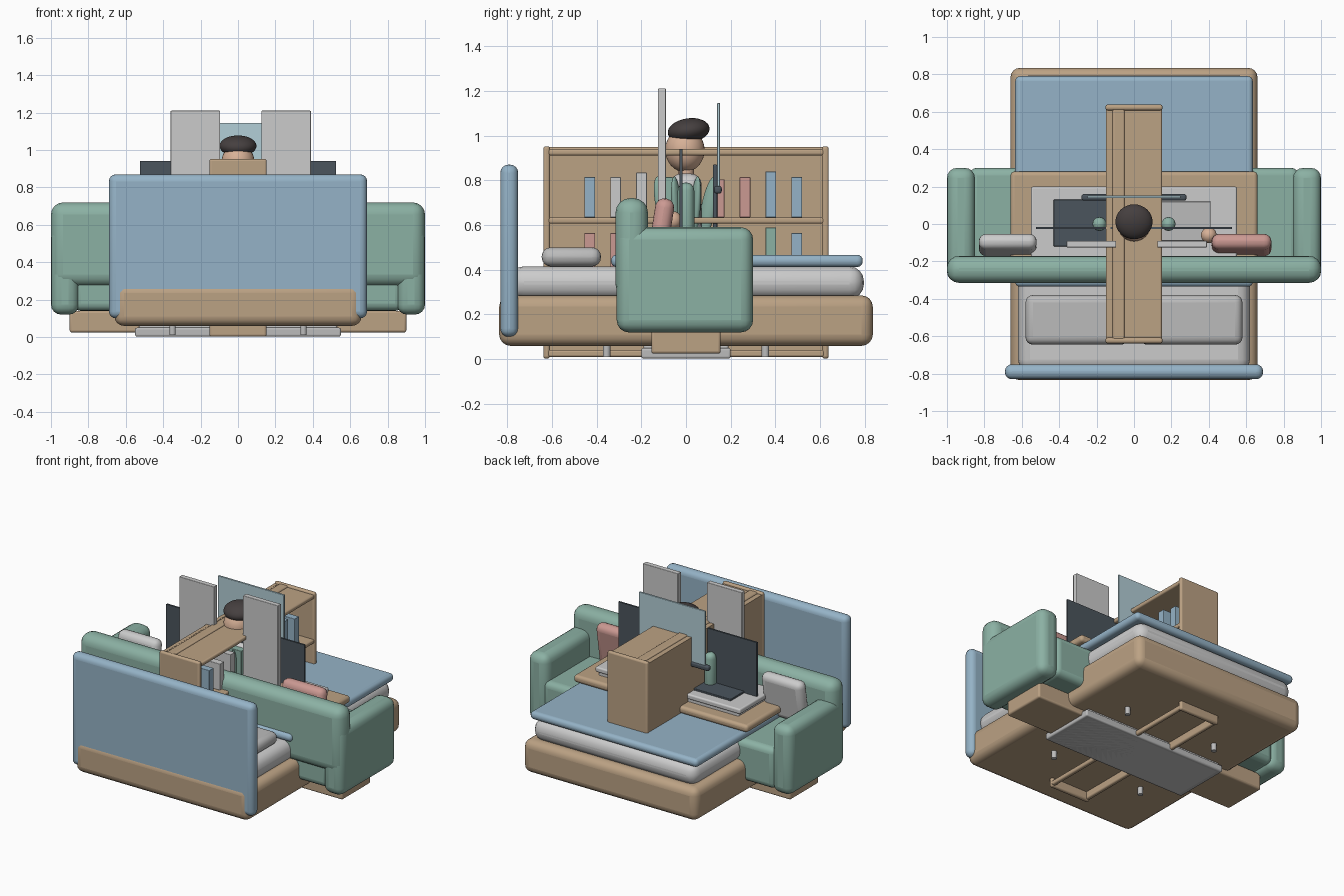
import bpy, math

if "Cube" in bpy.data.objects:
    bpy.data.objects.remove(bpy.data.objects["Cube"])

def mat(name, r, g, b):
    m = bpy.data.materials.new(name)
    m.diffuse_color = (r, g, b, 1)
    m.use_nodes = True
    m.node_tree.nodes["Principled BSDF"].inputs["Base Color"].default_value = m.diffuse_color
    return m

WOOD = mat("wood", .50, .36, .23)
GREEN = mat("green", .26, .44, .37)
BLUE = mat("blue", .30, .45, .57)
WHITE = mat("white", .75, .75, .72)
GREY = mat("grey", .50, .50, .50)
PINK = mat("pink", .60, .32, .29)
DARK = mat("dark", .07, .09, .11)
GLASS = mat("glass", .45, .62, .68)
SKIN = mat("skin", .68, .44, .31)
HAIR = mat("hair", .06, .05, .05)

def finish(ob, name, m):
    ob.name = name
    ob.data.materials.append(m)
    bpy.ops.object.shade_smooth_by_angle(angle=math.radians(35))
    return ob

def box(name, m, x, y, z, bevel=0, rot=(0, 0, 0)):
    """Box from (min, max) ranges with rounded edges."""
    c = [(a + b) / 2 for a, b in (x, y, z)]
    d = [b - a for a, b in (x, y, z)]
    bpy.ops.mesh.primitive_cube_add(size=1, location=c)
    ob = bpy.context.object
    ob.scale = d
    bpy.ops.object.transform_apply(location=False, rotation=False, scale=True)
    ob.rotation_euler = rot
    if bevel:
        mod = ob.modifiers.new("round", 'BEVEL')
        mod.width = min(bevel, min(d) * .49)
        mod.segments = 4
    return finish(ob, name, m)

def ball(name, m, loc, r, rot=(0, 0, 0)):
    bpy.ops.mesh.primitive_uv_sphere_add(segments=32, ring_count=16, location=loc, rotation=rot)
    bpy.context.object.scale = r
    return finish(bpy.context.object, name, m)

def cyl(name, m, loc, r, h, rot=(0, 0, 0), r2=None):
    bpy.ops.mesh.primitive_cone_add(vertices=32, radius1=r, radius2=r if r2 is None else r2,
                                    depth=h, location=loc, rotation=rot)
    return finish(bpy.context.object, name, m)

# Bed
box("bed_base", WOOD, (-.66, .66), (-.835, .835), (.06, .285), .05)
box("mattress", WHITE, (-.62, .62), (-.79, .795), (.27, .415), .065)
box("headboard", BLUE, (-.69, .69), (-.83, -.75), (.10, .87), .037)
box("blanket", BLUE, (-.635, .635), (-.335, .79), (.412, .467), .025)
for n, x in (("left", (-.58, -.03)), ("right", (.03, .58))):
    box("bed_pillow_" + n, GREY, x, (-.645, -.38), (.415, .50), .04)

# Sofa
box("sofa_base", WOOD, (-.90, .90), (-.155, .155), (.025, .14), .012)
box("sofa_seat", GREEN, (-.88, .88), (-.28, .30), (.14, .42), .04)
box("sofa_back", GREEN, (-1, 1), (-.315, -.17), (.27, .72), .065)
for s, n in ((-1, "left"), (1, "right")):
    x = sorted((s * .85, s * 1.0))
    box("sofa_arm_" + n, GREEN, x, (-.31, .30), (.12, .59), .055)
box("cushion_white", WHITE, (-.83, -.52), (-.155, -.07), (.42, .72), .04, (math.radians(-9), 0, 0))
box("cushion_pink", PINK, (.415, .735), (-.155, -.07), (.42, .72), .04, (math.radians(-9), 0, 0))

# Table with legs
box("table_top", WOOD, (-.66, .66), (-.28, .28), (.465, .515), .02)
for sx in (-1, 1):
    for sy in (-1, 1):
        cyl("table_leg", GREY, (sx * .35, sy * .355, .15), .017, .28)

# Cabinet with top, hob and sink
box("cabinet", WHITE, (-.53, .53), (-.19, .19), (.003, .54), .01)
box("cabinet_plinth", GREY, (-.55, .55), (-.2, .2), (.003, .05), .01)
box("cabinet_top", WHITE, (-.55, .55), (-.2, .2), (.535, .57), .01)
box("dark_pad", DARK, (-.43, -.13), (-.12, .13), (.565, .582), .004)
box("grey_pad", GREY, (.13, .41), (-.09, .12), (.565, .582), .004)
ball("small_ball", SKIN, (.40, -.06, .62), (.042, .042, .042))

# Upright panels
box("screen", DARK, (-.525, .525), (-.028, -.016), (.57, .94))
for n, x in (("left", (-.36, -.095)), ("right", (.125, .39))):
    box("panel_" + n, WHITE, x, (-.125, -.09), (.62, 1.21), .004)
box("mirror", GLASS, (-.25, .25), (.139, .152), (.77, 1.145), .003)
box("mirror_foot", DARK, (-.28, .28), (.125, .16), (.74, .775), .012)
box("dark_panel", DARK, (-.12, .12), (.12, .14), (.55, .87), .006)

# Bookshelf running front to back, open on the right
for s, n in ((-1, "front"), (1, "back")):
    y = sorted((s * .608, s * .638))
    box("shelf_end_" + n, WOOD, (-.153, .153), y, (.003, .952), .012)
box("shelf_back", WOOD, (-.15, -.125), (-.62, .62), (.03, .94))
for i, z in enumerate((.33, .62, .925)):
    box("shelf_%d" % i, WOOD, (-.15, .15), (-.62, .62), (z - .014, z + .014), .01)
box("shelf_top_rail", WOOD, (-.115, -.05), (-.62, .62), (.92, .948), .01)
for x in (-.138, .138):
    box("shelf_bottom_rail", WOOD, (x - .014, x + .014), (-.62, .62), (.01, .042), .01)
heights = (.18, .18, .20, .18, .17, .17, .18, .205, .18)
for row, (z, cols) in enumerate((
        (.634, (BLUE, WHITE, WHITE, GREEN, BLUE, PINK, PINK, BLUE, BLUE)),
        (.344, (PINK, PINK, BLUE, WHITE, GREEN, BLUE, PINK, GREEN, BLUE)))):
    for i, (h, c) in enumerate(zip(heights, cols)):
        y = -.43 + i * .1156
        h = h + .04 * row
        box("book", c, (-.10, .10), (y - .024, y + .024), (z, z + h), .003)

# Seated figure
ball("head", SKIN, (0, -.005, .935), (.088, .088, .098))
ball("hair", HAIR, (0, .012, 1.022), (.099, .094, .055), (math.radians(8), 0, 0))
cyl("neck", SKIN, (0, 0, .83), .035, .10)
box("torso", WHITE, (-.11, .11), (-.07, .07), (.55, .83), .05)
for s in (-1, 1):
    box("arm", GREEN, (s * .185 - .037, s * .185 + .037), (-.037, .037), (.50, .79), .036)

# Potted plant
cyl("pot", PINK, (0, 0, .10), .10, .19, r2=.13)
for i in range(8):
    a = i * math.pi / 4 + math.pi / 8
    ball("leaf", GREEN, (.11 * math.cos(a), .11 * math.sin(a), .68), (.035, .02, .14),
         (0, math.radians(12), a))
